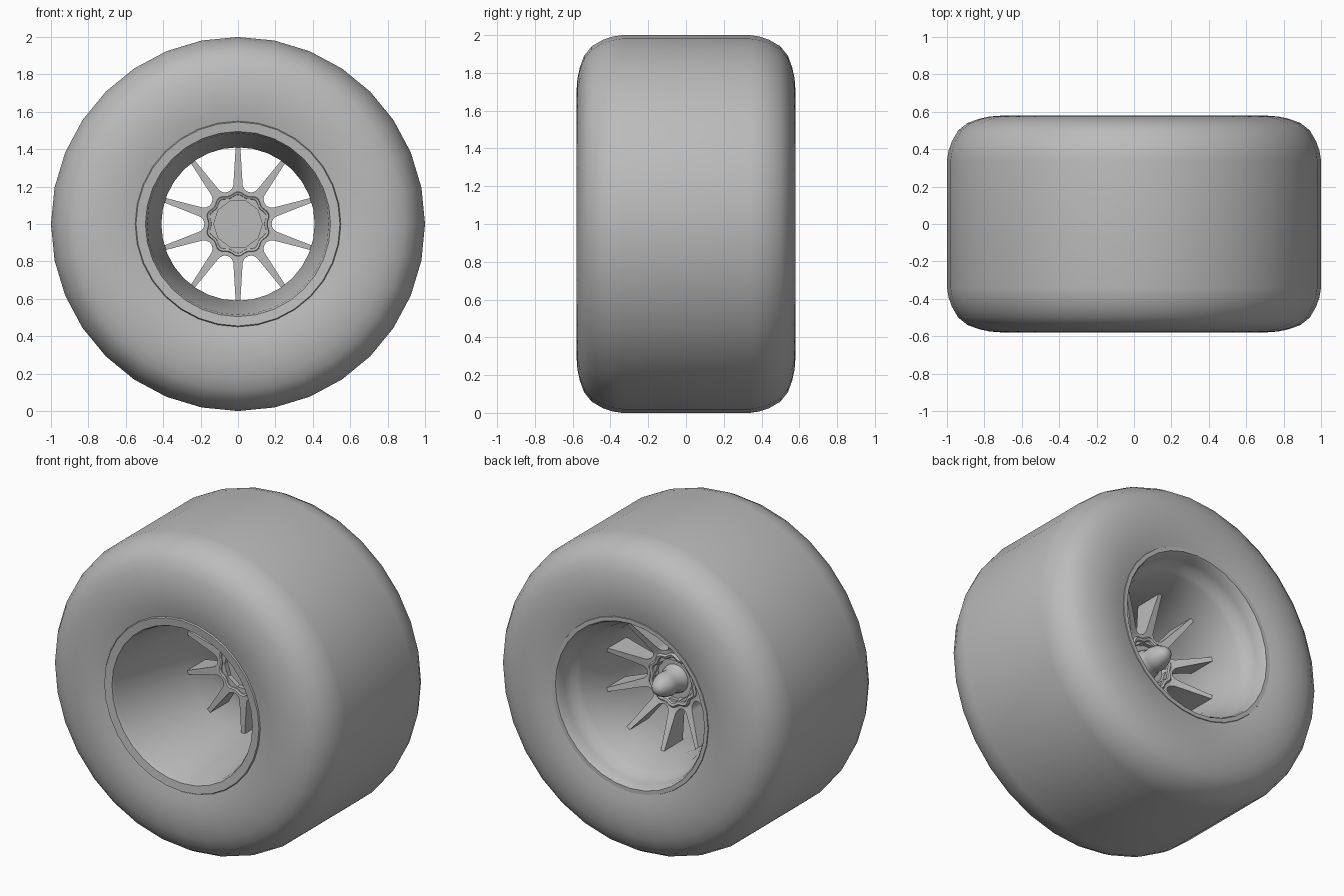
import bpy, bmesh
from math import sin, cos, pi, radians, hypot

cube = bpy.data.objects.get("Cube")
if cube:
    bpy.data.objects.remove(cube)

grey = bpy.data.materials.new("mid_grey")
grey.use_nodes = True
colour = (0.5, 0.5, 0.5, 1)
grey.diffuse_color = colour
grey.node_tree.nodes["Principled BSDF"].inputs["Base Color"].default_value = colour

CENTRE = 1.0   # axle height
SPOKES = 10


def finish(bm, name, angle):
    bmesh.ops.remove_doubles(bm, verts=bm.verts, dist=0.0005)
    mesh = bpy.data.meshes.new(name)
    bm.to_mesh(mesh)
    bm.free()
    mesh.materials.append(grey)
    obj = bpy.data.objects.new(name, mesh)
    bpy.context.collection.objects.link(obj)
    bpy.ops.object.select_all(action='DESELECT')
    obj.select_set(True)
    bpy.context.view_layer.objects.active = obj
    bpy.ops.object.shade_smooth_by_angle(angle=radians(angle))
    return obj


def lathe(name, profile, segments=32, wobble=0.0, angle=35):
    """Turn (radius, y) points about the axle; wobble scallops the rim."""
    bm = bmesh.new()
    rows = []
    for r, y in profile:
        row = []
        for j in range(segments):
            a = 2 * pi * j / segments
            q = r * (1 + wobble * cos(SPOKES * a))
            row.append(bm.verts.new((q * sin(a), y, CENTRE + q * cos(a))))
        rows.append(row)
    for low, high in zip(rows, rows[1:]):
        for j in range(segments):
            k = (j + 1) % segments
            bm.faces.new((low[j], low[k], high[k], high[j]))
    return finish(bm, name, angle)


# Tyre: one half profile mirrored across the middle
half = [(0.55, 0.56), (0.62, 0.575), (0.70, 0.58), (0.77, 0.575), (0.83, 0.562),
        (0.89, 0.54), (0.94, 0.50), (0.975, 0.44), (0.992, 0.39), (1.0, 0.34)]
lathe("tyre", [(r, -y) for r, y in half] + half[::-1], angle=60)

# Rim: rear lip and shoulder, then the barrel widening to the front lip
lathe("rim", [(0.555, 0.55), (0.55, 0.565), (0.525, 0.565), (0.515, 0.55),
              (0.505, 0.50), (0.495, 0.46), (0.47, 0.43), (0.455, 0.40),
              (0.412, 0.24), (0.41, 0.05), (0.485, -0.54), (0.495, -0.562),
              (0.545, -0.568), (0.55, -0.555)])

# Spoke web: tapering arms joined by rounded arches round the hub
sector = pi / SPOKES
arch_r, arch_w = 0.225, 0.045
stations = [(0.13 * cos(sector), 0.13 * sin(sector))]
for step in range(6):
    t = radians(198 + 72 * step / 5)
    stations.append((arch_r * cos(sector) + arch_w * cos(t),
                     arch_r * sin(sector) + arch_w * sin(t)))
stations += [(0.32, 0.018), (0.425, 0.012)]

bm = bmesh.new()
for k in range(SPOKES):
    a = 2 * pi * k / SPOKES
    pairs = []
    for along, w in stations:
        pairs.append([bm.verts.new((along * sin(a) + s * w * cos(a), 0.05,
                                    CENTRE + along * cos(a) - s * w * sin(a)))
                      for s in (-1, 1)])
    for p, q in zip(pairs, pairs[1:]):
        bm.faces.new((p[0], p[1], q[1], q[0]))
bmesh.ops.remove_doubles(bm, verts=bm.verts, dist=0.0005)
back = bmesh.ops.extrude_face_region(bm, geom=bm.faces[:], use_keep_orig=True)
for v in back["geom"]:
    if isinstance(v, bmesh.types.BMVert):
        reach = hypot(v.co.x, v.co.z - CENTRE)
        v.co.y = 0.13 + 0.11 * max(0, reach - 0.18) / 0.24
bmesh.ops.recalc_face_normals(bm, faces=bm.faces[:])
finish(bm, "spoke_web", 35)

# Hub: scalloped dish in front, scalloped ring behind
lathe("hub", [(0, 0.08), (0.14, 0.08), (0.15, 0.045), (0.162, 0.04),
              (0.168, 0.06), (0.165, 0.135), (0.155, 0.145), (0.14, 0.14),
              (0.125, 0.105), (0, 0.105)], segments=80, wobble=0.05)

# Axle nut: rounded cone pointing to the rear
lathe("axle_nut", [(0.09, 0.10), (0.085, 0.125), (0.07, 0.14), (0.075, 0.20),
                   (0.068, 0.235), (0.05, 0.275), (0.03, 0.30), (0, 0.31)],
      segments=24, angle=50)
